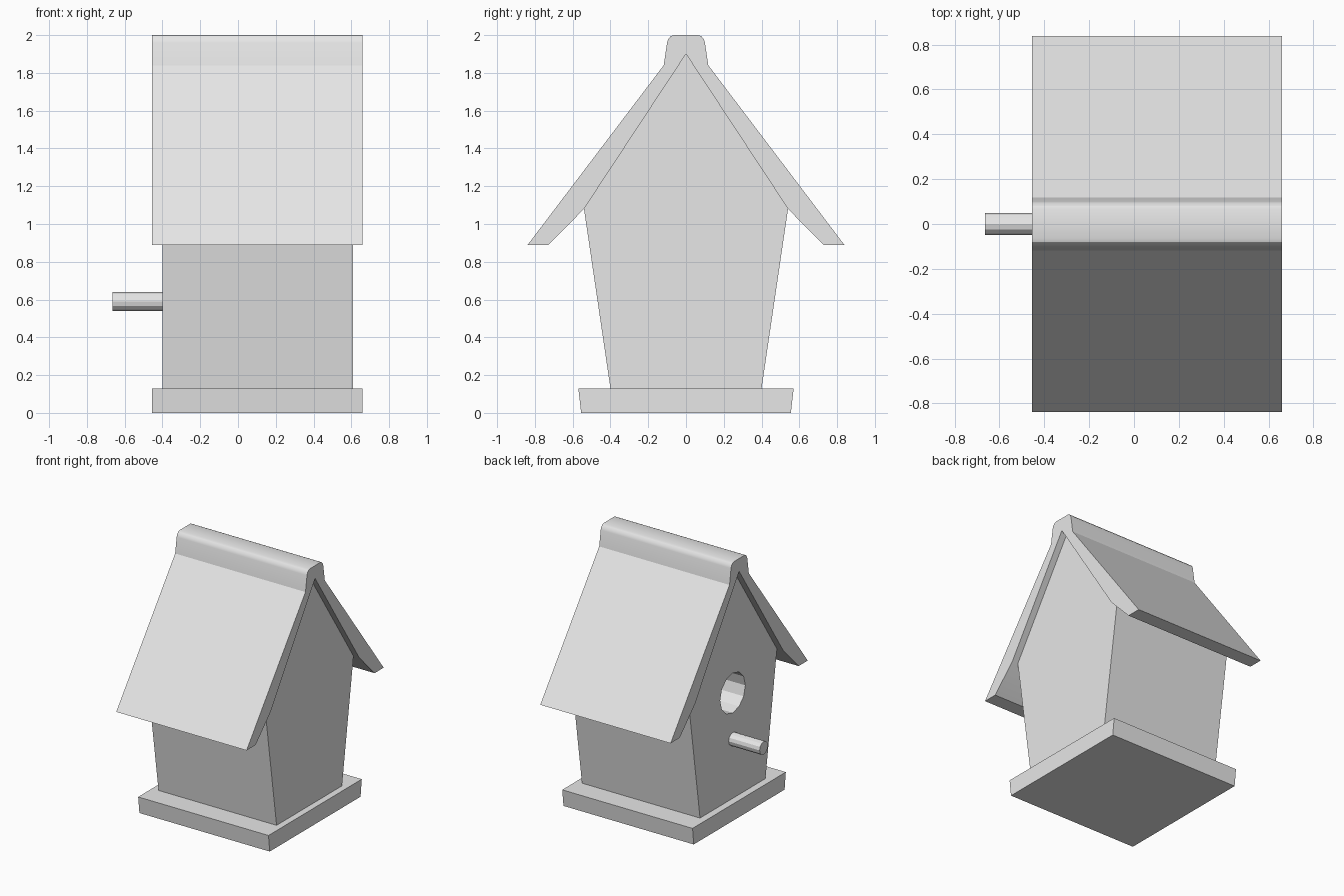
import bpy, bmesh, math

cube = bpy.data.objects.get("Cube")
if cube:
    bpy.data.objects.remove(cube, do_unlink=True)

grey = bpy.data.materials.new("light grey")
grey.use_nodes = True
grey.diffuse_color = (0.8, 0.8, 0.8, 1)
grey.node_tree.nodes["Principled BSDF"].inputs["Base Color"].default_value = (0.8, 0.8, 0.8, 1)


def prism(name, profile, x0, x1):
    """Extrude a closed (y, z) profile along x."""
    bm = bmesh.new()
    face = bm.faces.new([bm.verts.new((x0, y, z)) for y, z in profile])
    made = bmesh.ops.extrude_face_region(bm, geom=[face])["geom"]
    bmesh.ops.translate(bm, vec=(x1 - x0, 0, 0),
                        verts=[v for v in made if isinstance(v, bmesh.types.BMVert)])
    bmesh.ops.recalc_face_normals(bm, faces=bm.faces[:])
    mesh = bpy.data.meshes.new(name)
    bm.to_mesh(mesh)
    bm.free()
    mesh.materials.append(grey)
    obj = bpy.data.objects.new(name, mesh)
    bpy.context.collection.objects.link(obj)
    return obj


def mirrored(half):
    """Complete a +y half profile with its -y half."""
    return half + [(-y, z) for y, z in reversed(half) if y > 0]


def circle(z, radius, sides=12):
    return [(radius * math.cos(math.tau * i / sides),
             z + radius * math.sin(math.tau * i / sides)) for i in range(sides)]


def activate(obj):
    bpy.ops.object.select_all(action="DESELECT")
    obj.select_set(True)
    bpy.context.view_layer.objects.active = obj


LEFT, RIGHT = 0.66, -0.455      # outer ends shared by floor and roof

# Floor board, slightly flared towards the top
prism("floor_board", mirrored([(0.555, 0), (0.57, 0.13)]), RIGHT, LEFT)

# House body with gable ends
body = prism("house_body", [(-0.4, 0.13), (0.4, 0.13), (0.54, 1.08), (0, 1.9), (-0.54, 1.08)],
             -0.4, 0.61)

# Round entrance hole
cutter = prism("hole_cutter", circle(0.945, 0.154), -0.6, -0.05)
cutter.hide_render = True
cut = body.modifiers.new("entrance", "BOOLEAN")
cut.object = cutter
cut.solver = "EXACT"
activate(body)
bpy.ops.object.modifier_apply(modifier=cut.name)
bpy.data.objects.remove(cutter, do_unlink=True)

# Roof with rounded ridge cap, from the inner peak over the eaves
eave = [(0.54, 1.08), (0.727, 0.89), (0.838, 0.89), (0.118, 1.84)]
ridge = [(0.1, 1.96), (0.094, 1.98), (0.08, 1.995), (0.065, 2.0)]
roof = prism("roof", mirrored([(0, 1.9)] + eave + ridge), RIGHT, LEFT)
activate(roof)
bpy.ops.object.shade_smooth_by_angle(angle=math.radians(27))

# Perch below the entrance
perch = prism("perch", circle(0.59, 0.05), -0.665, -0.38)
activate(perch)
bpy.ops.object.shade_smooth_by_angle(angle=math.radians(20))
